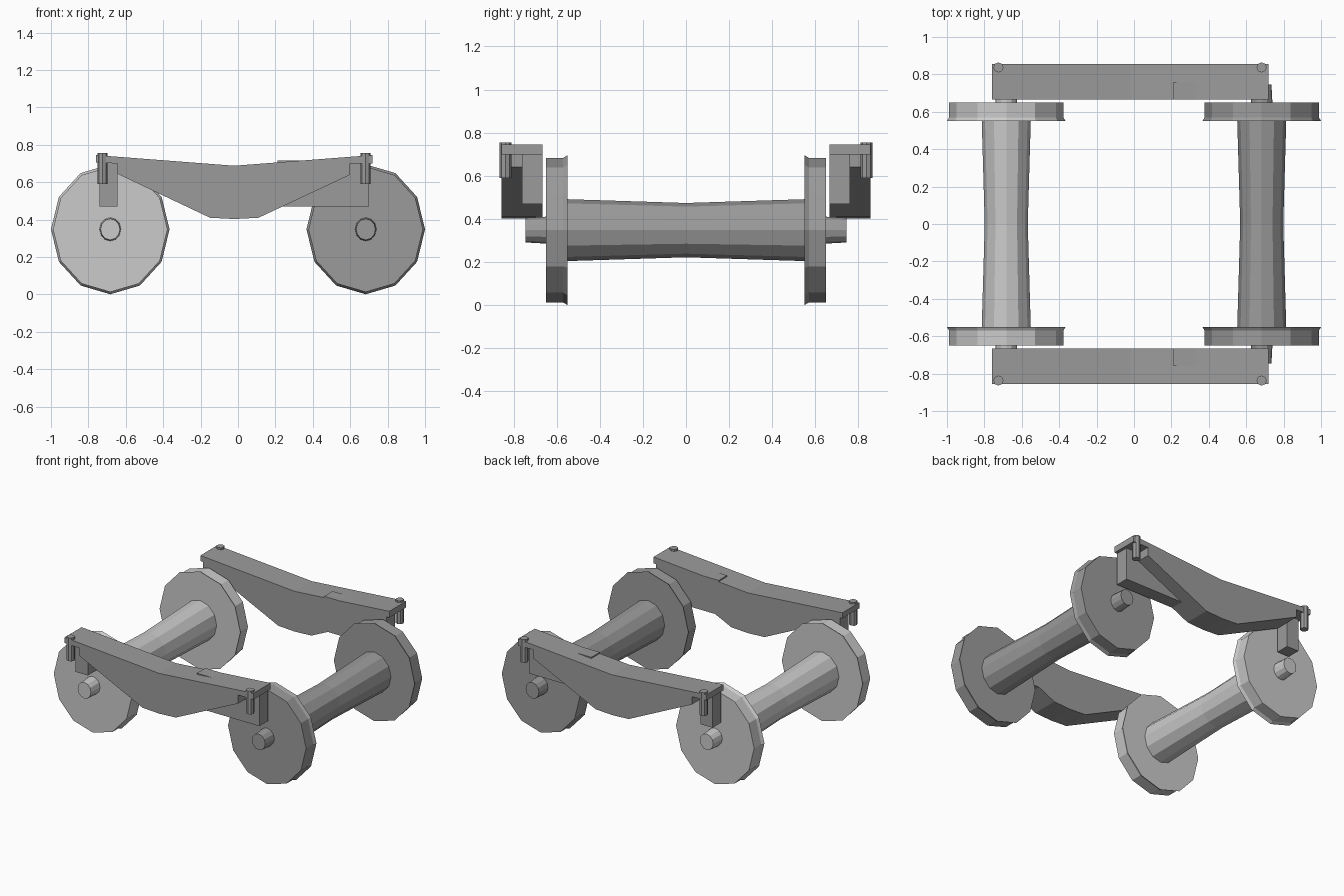
import bpy, bmesh, math

if "Cube" in bpy.data.objects:
    bpy.data.objects.remove(bpy.data.objects["Cube"])

SIDES = 12

# Darker grey for the frames and the right wheelset
dark_grey = bpy.data.materials.new("dark_grey")
dark_grey.diffuse_color = (0.33, 0.33, 0.33, 1)
dark_grey.use_nodes = True
dark_grey.node_tree.nodes["Principled BSDF"].inputs["Base Color"].default_value = dark_grey.diffuse_color


def make_object(name, bm, mat=None):
    bmesh.ops.recalc_face_normals(bm, faces=bm.faces)
    me = bpy.data.meshes.new(name)
    bm.to_mesh(me)
    bm.free()
    if mat:
        me.materials.append(mat)
    ob = bpy.data.objects.new(name, me)
    bpy.context.collection.objects.link(ob)
    return ob


def mirror_y(ob):
    mod = ob.modifiers.new("mirror", "MIRROR")
    mod.use_axis = (False, True, False)


def lathe(name, profile, cx, cz, zscale, mat):
    """Revolve (y, radius) points about the y axis, capping both ends."""
    bm = bmesh.new()
    rings = []
    for y, r in profile:
        angles = [2 * math.pi * i / SIDES for i in range(SIDES)]
        rings.append([bm.verts.new((cx + r * math.cos(a), y,
                                    cz + r * zscale * math.sin(a))) for a in angles])
    for a, b in zip(rings, rings[1:]):
        for i in range(SIDES):
            j = (i + 1) % SIDES
            bm.faces.new((a[i], a[j], b[j], b[i]))
    bm.faces.new(rings[0])
    bm.faces.new(rings[-1])
    return make_object(name, bm, mat)


def extrude_profile(name, points, y0, y1):
    """Extrude an (x, z) outline along y and mirror it to the other side."""
    bm = bmesh.new()
    face = bm.faces.new([bm.verts.new((x, y0, z)) for x, z in points])
    new = bmesh.ops.extrude_face_region(bm, geom=[face])["geom"]
    verts = [v for v in new if isinstance(v, bmesh.types.BMVert)]
    bmesh.ops.translate(bm, vec=(0, y1 - y0, 0), verts=verts)
    mirror_y(make_object(name, bm, dark_grey))


def rect(x0, x1, z0, z1):
    return [(x0, z0), (x1, z0), (x1, z1), (x0, z1)]


# Wheelsets: stub, tread, flange and waisted axle in one turned profile
half = [(0.745, 0.052), (0.65, 0.057), (0.65, 0.306), (0.57, 0.306),
        (0.55, 0.317), (0.55, 0.131)]
profile = half + [(0, 0.115)] + [(-y, r) for y, r in reversed(half)]
lathe("left_wheelset", profile, -0.683, 0.348, 1.095, None)
lathe("right_wheelset", profile, 0.683, 0.348, 1.095, dark_grey)

# Side frames: dipped beam with thin end plates
extrude_profile("side_frame", [
    (-0.76, 0.745), (-0.76, 0.705), (-0.645, 0.70), (-0.645, 0.645),
    (-0.15, 0.41), (-0.02, 0.403), (0.11, 0.41), (0.60, 0.64),
    (0.60, 0.70), (0.72, 0.70), (0.72, 0.745), (-0.02, 0.688)], 0.665, 0.855)

# Axle guides on the inner half of each frame
extrude_profile("left_axle_guide", rect(-0.74, -0.645, 0.47, 0.72), 0.665, 0.76)
extrude_profile("right_axle_guide", rect(0.21, 0.70, 0.47, 0.715), 0.665, 0.76)

# Vertical pins through the end plates
for name, x in (("left_pin", -0.725), ("right_pin", 0.682)):
    bm = bmesh.new()
    bmesh.ops.create_cone(bm, cap_ends=True, segments=8, radius1=0.027,
                          radius2=0.027, depth=0.165)
    bmesh.ops.translate(bm, vec=(x, 0.837, 0.6725), verts=bm.verts)
    mirror_y(make_object(name, bm, dark_grey))
